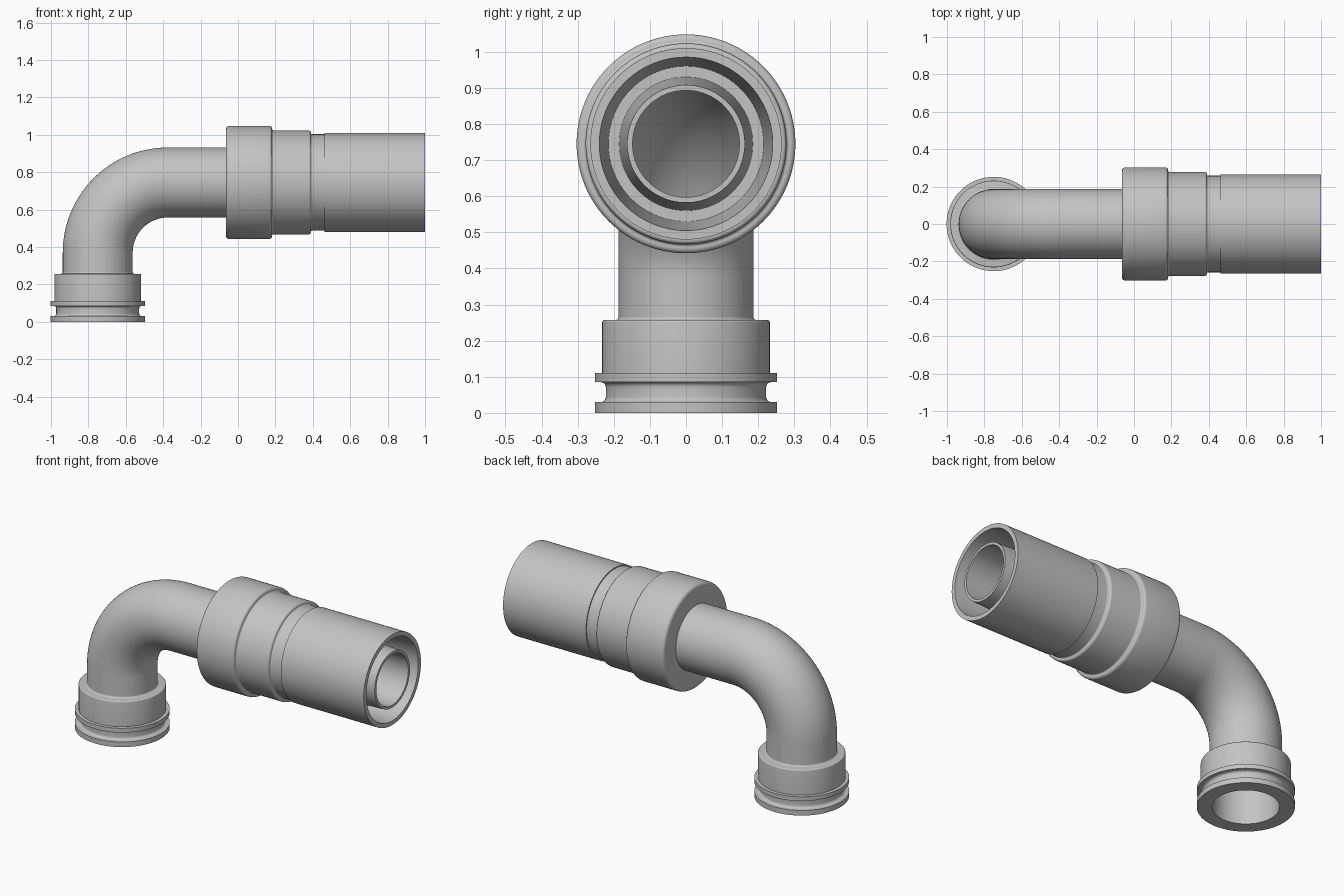
import bpy
import bmesh
from math import cos, sin, pi, radians
from mathutils import Vector

SEGS = 96
AXIS_X, AXIS_Z = -0.75, 0.745      # vertical leg position and horizontal run height
PIPE, BORE, BEND = 0.187, 0.173, 0.375

cube = bpy.data.objects.get("Cube")
if cube:
    bpy.data.objects.remove(cube)

grey = bpy.data.materials.new("grey")
grey.use_nodes = True
colour = (0.55, 0.55, 0.55, 1)
grey.diffuse_color = colour
grey.node_tree.nodes["Principled BSDF"].inputs["Base Color"].default_value = colour


def skin(name, rings):
    """Closed shell from rings of (centre, tangent, radius) in the xz plane."""
    bm = bmesh.new()
    side = Vector((0, 1, 0))
    loops = []
    for centre, tangent, radius in rings:
        up = tangent.cross(side)
        loops.append([bm.verts.new(centre + radius * (cos(a) * side + sin(a) * up))
                      for a in (2 * pi * i / SEGS for i in range(SEGS))])
    for k, loop in enumerate(loops):
        following = loops[(k + 1) % len(loops)]
        for i in range(SEGS):
            j = (i + 1) % SEGS
            bm.faces.new((loop[i], loop[j], following[j], following[i]))
    bmesh.ops.recalc_face_normals(bm, faces=bm.faces)
    mesh = bpy.data.meshes.new(name)
    bm.to_mesh(mesh)
    bm.free()
    mesh.materials.append(grey)
    obj = bpy.data.objects.new(name, mesh)
    bpy.context.collection.objects.link(obj)
    bpy.ops.object.select_all(action="DESELECT")
    obj.select_set(True)
    bpy.context.view_layer.objects.active = obj
    bpy.ops.object.shade_smooth_by_angle(angle=radians(30))
    return obj


def rounded(profile, steps=5):
    """Replace corners (along, radius, fillet) with small arcs."""
    out = []
    for k, (along, radius, *fillet) in enumerate(profile):
        p = Vector((along, radius))
        if not fillet:
            out.append(p)
            continue
        before = Vector(profile[k - 1][:2])
        after = Vector(profile[(k + 1) % len(profile)][:2])
        u, v = (before - p).normalized(), (after - p).normalized()
        for s in range(steps + 1):
            a = pi / 2 * s / steps
            out.append(p + fillet[0] * (u * (1 - sin(a)) + v * (1 - cos(a))))
    return out


def lathe(name, origin, axis, profile):
    return skin(name, [(origin + axis * p.x, axis, p.y) for p in rounded(profile)])


# Bent pipe: vertical leg, quarter bend, horizontal run
path = [(Vector((AXIS_X, 0, 0.02)), Vector((0, 0, 1)))]
for i in range(33):
    a = pi / 2 * i / 32
    path.append((Vector((AXIS_X + BEND * (1 - cos(a)), 0, AXIS_Z - BEND + BEND * sin(a))),
                 Vector((sin(a), 0, cos(a)))))
path.append((Vector((-0.03, 0, AXIS_Z)), Vector((1, 0, 0))))
skin("elbow_pipe", [(c, t, PIPE) for c, t in path] + [(c, t, BORE) for c, t in reversed(path)])

# Grooved fitting at the foot
lathe("foot_fitting", Vector((AXIS_X, 0, 0)), Vector((0, 0, 1)), [
    (0, BORE), (0, 0.252), (0.03, 0.252), (0.03, 0.222, 0.014), (0.085, 0.222, 0.014),
    (0.085, 0.252), (0.11, 0.252), (0.11, 0.232), (0.257, 0.232, 0.006),
    (0.257, PIPE, 0.009), (0.28, PIPE), (0.28, 0.18), (0.02, 0.18), (0.02, BORE)])

# Stepped coupling with hollow sleeve and inner nozzle
lathe("coupling_sleeve", Vector((0, 0, AXIS_Z)), Vector((1, 0, 0)), [
    (-0.065, 0.18), (-0.065, 0.303, 0.02), (0.182, 0.303, 0.015), (0.182, 0.278, 0.008),
    (0.39, 0.278, 0.012), (0.39, 0.258, 0.006), (0.463, 0.258), (0.463, 0.265), (1, 0.265),
    (1, 0.24), (0.5, 0.215), (0.5, 0.185), (1, 0.163), (1, 0.148), (0.1, 0.148),
    (-0.03, BORE), (-0.03, 0.18)])
